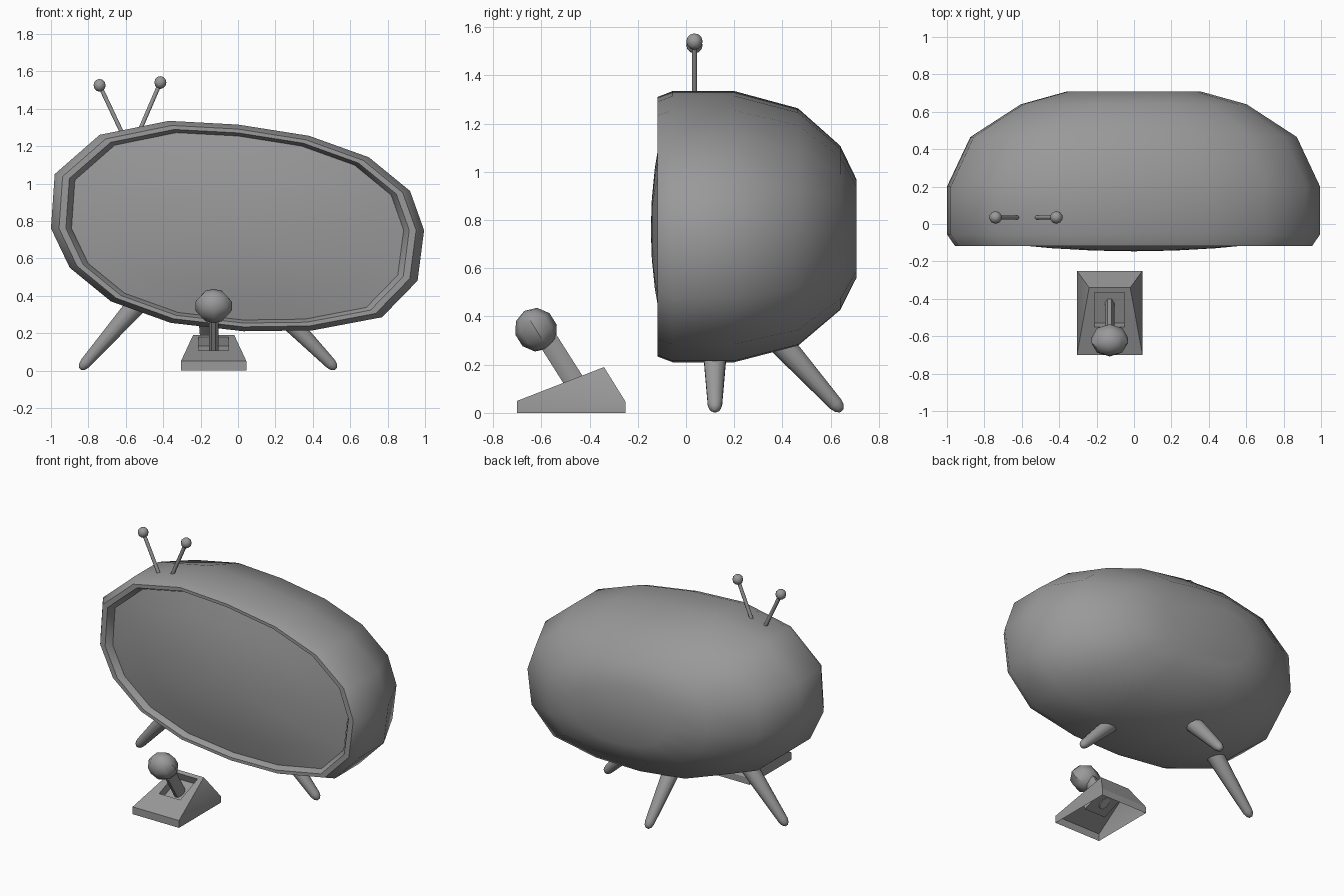
import bpy, bmesh, math
from mathutils import Vector, Matrix

if "Cube" in bpy.data.objects:
    bpy.data.objects.remove(bpy.data.objects["Cube"], do_unlink=True)

grey = bpy.data.materials.new("plain grey")
COLOUR = (0.32, 0.32, 0.32, 1.0)
grey.diffuse_color = COLOUR
grey.use_nodes = True
grey.node_tree.nodes["Principled BSDF"].inputs["Base Color"].default_value = COLOUR


def finish(name, bm, angle=50, fix_normals=True):
    """Turn a bmesh into a named, shaded object."""
    if fix_normals:
        bmesh.ops.recalc_face_normals(bm, faces=bm.faces)
    mesh = bpy.data.meshes.new(name)
    bm.to_mesh(mesh)
    bm.free()
    mesh.materials.append(grey)
    ob = bpy.data.objects.new(name, mesh)
    bpy.context.collection.objects.link(ob)
    bpy.ops.object.select_all(action='DESELECT')
    ob.select_set(True)
    bpy.context.view_layer.objects.active = ob
    if angle:
        bpy.ops.object.shade_smooth_by_angle(angle=math.radians(angle))
    return ob


def loft(bm, rings):
    """Skin a list of closed rings and return their vertices."""
    loops = [[bm.verts.new(p) for p in ring] for ring in rings]
    n = len(loops[0])
    for a, b in zip(loops, loops[1:]):
        for i in range(n):
            j = (i + 1) % n
            bm.faces.new((a[i], a[j], b[j], b[i]))
    return loops


def rod(name, start, end, stations, sides, stretch=1.0, angle=50):
    """Round bar; stations are (fraction along, radius) pairs."""
    start, end = Vector(start), Vector(end)
    axis = end - start
    side = axis.cross(Vector((0, 1, 0)) if abs(axis.x) > 1e-4 else Vector((1, 0, 0))).normalized()
    other = axis.cross(side).normalized()
    if abs(other.x) < abs(side.x):
        side, other = other, side
    bm = bmesh.new()
    rings = []
    for t, r in stations:
        c = start + axis * t
        rings.append([c + side * (r * math.cos(a)) + other * (r * stretch * math.sin(a))
                      for a in (2 * math.pi * (i + 0.5) / sides for i in range(sides))])
    loops = loft(bm, rings)
    bm.faces.new(loops[0])
    bm.faces.new(loops[-1])
    return finish(name, bm, angle)


def ball(name, centre, size, segments, rings, tilt=0.0, angle=50):
    bm = bmesh.new()
    m = (Matrix.Translation(centre) @ Matrix.Rotation(tilt, 4, 'X')
         @ Matrix.Diagonal((*size, 1)))
    bmesh.ops.create_uvsphere(bm, u_segments=segments, v_segments=rings, radius=1, matrix=m)
    return finish(name, bm, angle)


# Lopsided oval outline of the cabinet (x, z)
OUTLINE = [(-1, .76), (-.98, 1.05), (-.74, 1.26), (-.37, 1.335), (0, 1.315), (.38, 1.255),
           (.70, 1.14), (.92, .96), (.995, .75), (.96, .48), (.77, .285), (.40, .215),
           (.03, .21), (-.36, .255), (-.68, .37), (-.90, .55)]
MID = .76


def oval(scale, y):
    return [(x * scale, y, MID + (z - MID) * scale) for x, z in OUTLINE]


# Cabinet shell: inner lip, front rim, sides, rounded back
bm = bmesh.new()
loops = loft(bm, [oval(s, y) for s, y in (
    (.885, -.05), (.89, -.075), (.92, -.118), (.957, -.118), (1, -.055),
    (1, .20), (.875, .465), (.605, .64), (.36, .708))])
bm.faces.new(loops[-1])
finish("cabinet", bm)

# Bulging screen
bm = bmesh.new()
loops = loft(bm, [oval(s, -.146 + .085 * s * s) for s in (.89, .66, .44, .22)])
tip = bm.verts.new((0, -.146, MID))
for i in range(16):
    bm.faces.new((loops[-1][i], loops[-1][(i + 1) % 16], tip))
if sum(f.normal.y for f in bm.faces) == 0:
    bm.normal_update()
if sum(f.normal.y for f in bm.faces) > 0:
    bmesh.ops.reverse_faces(bm, faces=bm.faces)
finish("screen", bm, fix_normals=False)

# Three splayed tapered legs with rounded feet
LEG = [(0, .06), (.93, .031), (.98, .024), (1.01, .010)]
for name, top, foot in (
        ("front_right_leg", (-.50, .12, .40), (-.84, .12, .012)),
        ("front_left_leg", (.18, .12, .36), (.52, .12, .012)),
        ("back_leg", (-.16, .33, .36), (-.16, .643, .012))):
    rod(name, top, foot, LEG, 12)

# Pair of aerials with ball tips
for side, base, tip in (("right", (-.61, .035, 1.25), (-.74, .035, 1.525)),
                        ("left", (-.54, .035, 1.25), (-.415, .035, 1.54))):
    rod(side + "_aerial", base, tip, [(0, .012), (1, .012)], 8)
    ball(side + "_aerial_tip", tip, (.034, .034, .034), 10, 6)

# Controller base: open-bottomed wedge with a sunken pocket in the slope
CX = -.13
bm = bmesh.new()


def pair(y, z, half):
    return [bm.verts.new((CX + s * half, y, z)) for s in (-1, 1)]


fl, fr = pair(-.70, 0, .175)
fl2, fr2 = pair(-.70, .05, .175)
tl, tr = pair(-.34, .19, .11)
bl2, br2 = pair(-.25, .045, .175)
bl, br = pair(-.25, 0, .175)
for face in ((fl, fr, fr2, fl2), (tl, tr, br2, bl2), (bl2, br2, br, bl),
             (fl, fl2, bl2, bl), (fl2, tl, bl2), (fr, br, br2, fr2), (fr2, br2, tr)):
    bm.faces.new(face)
slope = lambda y: .05 + .389 * (y + .70)
p0, p1 = pair(-.55, slope(-.55), .08)
p3, p2 = pair(-.365, slope(-.365), .08)
outer, inner = (fl2, fr2, tr, tl), (p0, p1, p2, p3)
floor = [bm.verts.new(v.co + Vector((0, .02, -.05))) for v in inner]
for i in range(4):
    j = (i + 1) % 4
    bm.faces.new((outer[i], outer[j], inner[j], inner[i]))
    bm.faces.new((inner[i], inner[j], floor[j], floor[i]))
bm.faces.new(floor)
finish("controller_base", bm, 25)

# Control stick and faceted knob
rod("control_stick", (CX, -.435, .085), (CX, -.60, .345), [(0, .045), (1, .045)], 8, .62)
ball("control_knob", (CX, -.622, .345), (.102, .088, .092), 8, 5, math.radians(32), 40)
